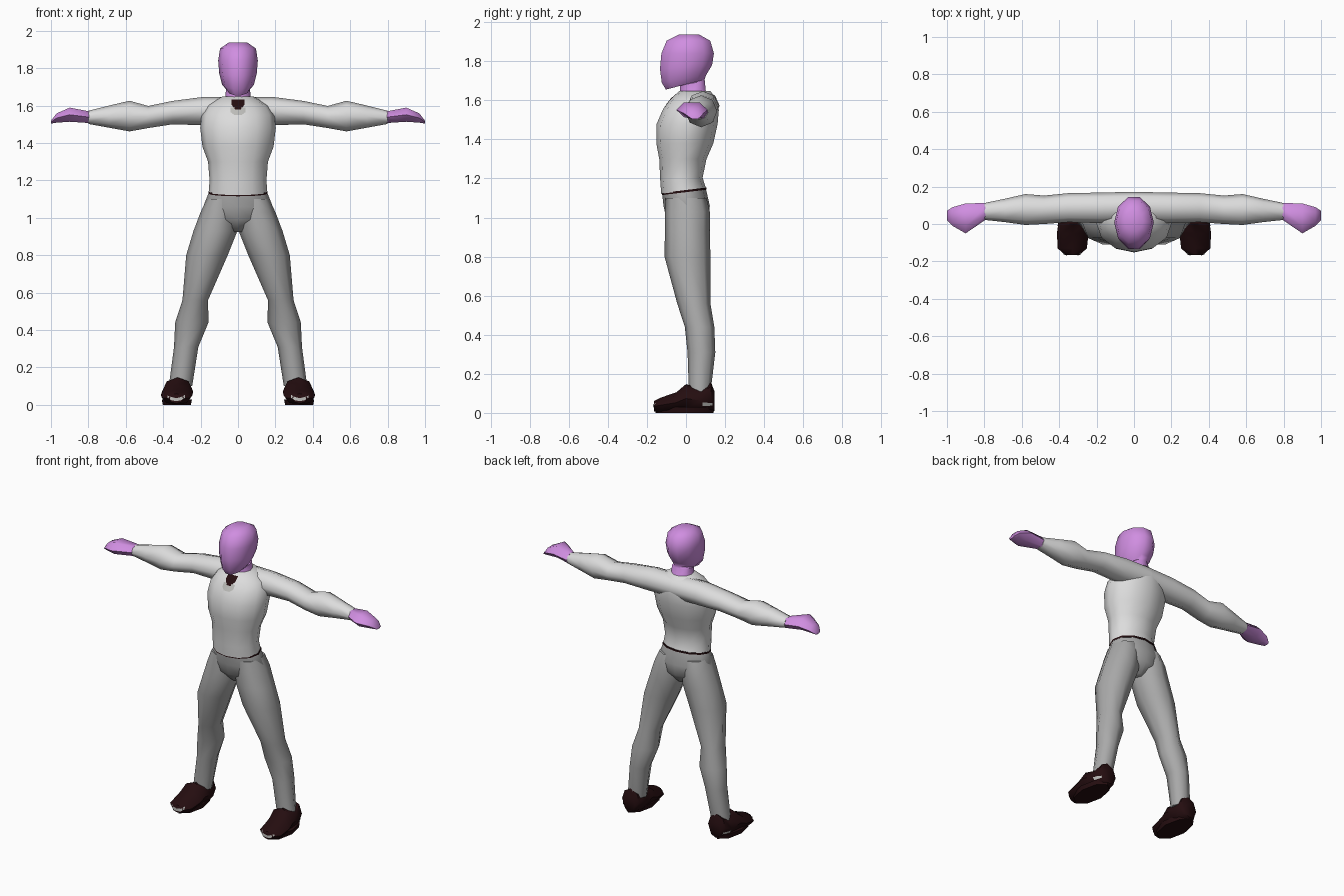
import bpy, bmesh, math
from mathutils import Vector
from mathutils.bvhtree import BVHTree


def make_mat(name, rgb):
    m = bpy.data.materials.new(name)
    m.diffuse_color = (*rgb, 1)
    return m


LILAC = make_mat("lilac skin", (0.63, 0.27, 0.75))
WHITE = make_mat("pale shirt", (0.72, 0.72, 0.72))
GREY = make_mat("grey trousers", (0.40, 0.40, 0.40))
DARK = make_mat("dark brown", (0.018, 0.004, 0.005))
TRIM = make_mat("light grey trim", (0.5, 0.5, 0.48))


def finish(bm, name, mat, angle=60):
    me = bpy.data.meshes.new(name)
    bm.to_mesh(me)
    bm.free()
    me.materials.append(mat)
    ob = bpy.data.objects.new(name, me)
    bpy.context.collection.objects.link(ob)
    bpy.ops.object.select_all(action='DESELECT')
    ob.select_set(True)
    bpy.context.view_layer.objects.active = ob
    bpy.ops.object.shade_smooth_by_angle(angle=math.radians(angle))
    return ob


def loft(name, mat, axis, stations, n=8, side=1, angle=60):
    """Skin elliptical sections; station = (pos, a0, a1, b0, b1[, tilt])."""
    bm = bmesh.new()
    rings = []
    for st in stations:
        pos, a0, a1, b0, b1 = st[:5]
        tilt = st[5] if len(st) > 5 else 0
        ring = []
        for i in range(n):
            t = 2 * math.pi * i / n
            a = (a0 + a1) / 2 + (a1 - a0) / 2 * math.cos(t)
            b = (b0 + b1) / 2 + (b1 - b0) / 2 * math.sin(t)
            p = pos + tilt * b
            x, y, z = {'x': (p, a, b), 'y': (a, p, b), 'z': (a, b, p)}[axis]
            ring.append(bm.verts.new((x * side, y, z)))
        rings.append(ring)
    for r, s in zip(rings, rings[1:]):
        for i in range(n):
            j = (i + 1) % n
            bm.faces.new((r[i], r[j], s[j], s[i]))
    bm.faces.new(rings[0])
    bm.faces.new(rings[-1])
    bmesh.ops.recalc_face_normals(bm, faces=bm.faces)
    return finish(bm, name, mat, angle)


def decal(name, mat, target, axis, columns, sign):
    """Thin plate laid on target; columns = (u, z_low, z_high), cast along axis."""
    tree = BVHTree.FromPolygons([v.co for v in target.data.vertices],
                                [p.vertices for p in target.data.polygons])
    ray = Vector((-sign, 0, 0)) if axis == 'x' else Vector((0, -sign, 0))
    bm = bmesh.new()
    cols = []
    for u, z0, z1 in columns:
        col = []
        for k in range(3):
            z = z0 + (z1 - z0) * k / 2
            start = Vector((sign * 2, u, z)) if axis == 'x' else Vector((u, sign * 2, z))
            hit = tree.ray_cast(start, ray)[0]
            if hit is None:
                hit = target.matrix_world @ tree.find_nearest(start + ray * 1.9)[0]
            col.append(bm.verts.new(hit - ray * 0.005))
        cols.append(col)
    for c, d in zip(cols, cols[1:]):
        for k in range(2):
            bm.faces.new((c[k], d[k], d[k + 1], c[k + 1]))
    bm.normal_update()
    for f in bm.faces:
        if f.normal.dot(ray) > 0:
            f.normal_flip()
    return finish(bm, name, mat)


# Shirt body with a hem tilted down at the front
torso = loft("shirt_torso", WHITE, 'z', [
    (1.137, -.157, .157, -.127, .102, .12),
    (1.20, -.152, .152, -.132, .085, .05),
    (1.30, -.160, .160, -.137, .105),
    (1.38, -.190, .190, -.152, .140),
    (1.48, -.202, .202, -.150, .162),
    (1.55, -.195, .195, -.120, .168),
    (1.60, -.165, .165, -.085, .160),
    (1.648, -.085, .085, -.035, .125)], n=12)

# Waist belt and hips
loft("belt", DARK, 'z', [
    (1.130, -.159, .159, -.124, .106, .12),
    (1.141, -.159, .159, -.124, .106, .12)], n=12)
loft("trouser_hips", GREY, 'z', [
    (1.134, -.157, .157, -.122, .102, .12),
    (1.06, -.186, .186, -.115, .122),
    (0.99, -.150, .150, -.100, .115),
    (0.925, -.030, .030, -.045, .065)], n=12)

# Head, jaw and neck
loft("head", LILAC, 'z', [
    (1.615, -.085, .085, -.040, .130),
    (1.645, -.068, .068, -.035, .105),
    (1.685, -.064, .064, -.035, .100, .12),
    (1.682, -.058, .058, -.108, .100, .26),
    (1.713, -.085, .085, -.130, .110, .18),
    (1.77, -.100, .100, -.140, .140, .07),
    (1.84, -.106, .106, -.133, .150),
    (1.905, -.096, .096, -.105, .130),
    (1.937, -.050, .050, -.040, .070)], n=10)

# Open collar
decal("collar_shade", TRIM, torso, 'y',
      [(-.04, 1.565, 1.59), (-.02, 1.55, 1.59), (.02, 1.55, 1.59), (.04, 1.565, 1.59)], -1)
decal("collar_opening", DARK, torso, 'y',
      [(-.035, 1.605, 1.632), (-.015, 1.58, 1.632), (.015, 1.58, 1.632), (.035, 1.605, 1.632)], -1)

for side, label in ((1, "left"), (-1, "right")):
    # Sleeve from the spine out to the wrist
    loft(label + "_sleeve", WHITE, 'x', [
        (0.00, .010, .172, 1.50, 1.647),
        (0.18, .005, .168, 1.495, 1.647),
        (0.35, .010, .165, 1.50, 1.625),
        (0.48, .000, .152, 1.48, 1.598),
        (0.58, -.005, .160, 1.462, 1.626),
        (0.69, .010, .135, 1.482, 1.600),
        (0.80, .022, .112, 1.502, 1.572)], side=side)
    # Mitten-like hand
    loft(label + "_hand", LILAC, 'x', [
        (0.795, .022, .112, 1.502, 1.574),
        (0.90, -.050, .110, 1.508, 1.595),
        (0.97, -.010, .090, 1.505, 1.562),
        (1.00, .020, .070, 1.503, 1.520)], n=6, side=side)
    # Trouser leg
    loft(label + "_trouser_leg", GREY, 'z', [
        (1.10, .010, .168, -.105, .105),
        (1.03, .002, .200, -.108, .122),
        (0.93, .003, .238, -.108, .122),
        (0.80, .055, .277, -.110, .125),
        (0.56, .160, .297, -.045, .125),
        (0.44, .158, .336, -.006, .145),
        (0.31, .212, .342, .008, .150),
        (0.10, .245, .370, .015, .125)], side=side)
    # Shoe from toe to heel
    shoe = loft(label + "_shoe", DARK, 'y', [
        (-.165, .290, .370, .008, .060),
        (-.130, .252, .408, .000, .078),
        (-.050, .243, .412, .000, .105),
        (.000, .240, .405, .000, .147),
        (.080, .242, .395, .000, .125),
        (.128, .252, .380, .000, .157),
        (.146, .275, .355, .010, .110)], side=side, angle=50)
    # Flat tread under the shoe
    loft(label + "_sole", DARK, 'z', [
        (0.0, .252, .402, -.155, .140),
        (0.03, .246, .408, -.160, .144)], side=side)
    # Pale toe and heel trim
    decal(label + "_toe_trim", TRIM, shoe, 'y',
          [(side * x, a, b) for x, a, b in
           ((.283, .038, .055), (.305, .024, .042), (.33, .02, .036),
            (.355, .024, .042), (.378, .038, .05))], -1)
    decal(label + "_heel_trim", TRIM, shoe, 'x',
          [(.085, .035, .052), (.11, .035, .052), (.135, .038, .05)], side)
